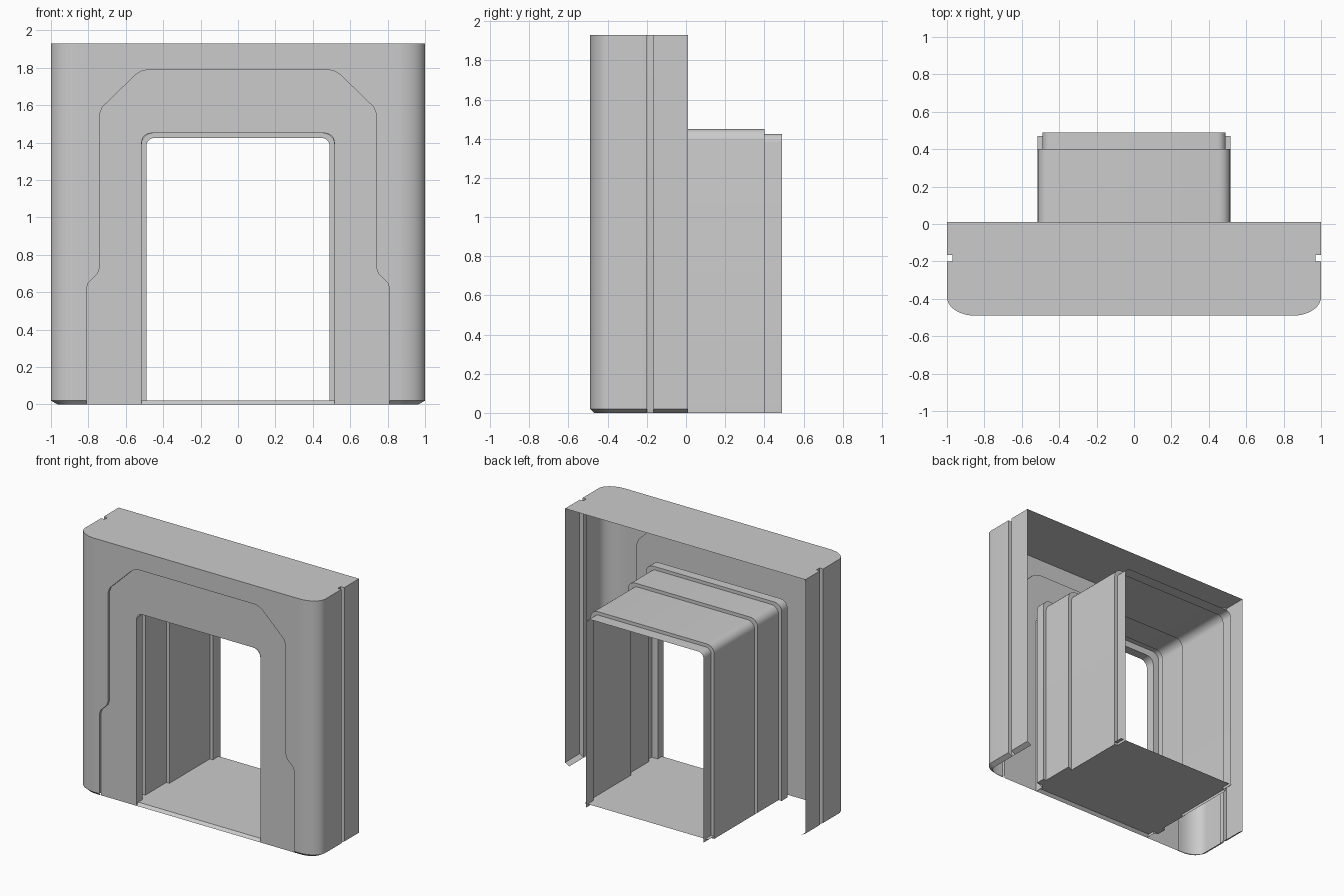
import bpy, bmesh
from math import sin, cos, pi

if "Cube" in bpy.data.objects:
    bpy.data.objects.remove(bpy.data.objects["Cube"])


def mirror(half):
    """Half outline on +x, followed by its reflection on -x."""
    return half + [(-p[0],) + tuple(p[1:]) for p in reversed(half)]


def make(name, lofts=(), polys=()):
    """Thin sheet object from lofted point rows and single polygons."""
    bm = bmesh.new()
    for rows in lofts:
        vs = [[bm.verts.new(p) for p in row] for row in rows]
        for a, b in zip(vs, vs[1:]):
            for i in range(len(a) - 1):
                bm.faces.new((a[i], a[i + 1], b[i + 1], b[i]))
    for poly in polys:
        bm.faces.new([bm.verts.new(p) for p in poly])
    bmesh.ops.remove_doubles(bm, verts=bm.verts, dist=1e-4)
    bmesh.ops.recalc_face_normals(bm, faces=bm.faces)
    me = bpy.data.meshes.new(name)
    bm.to_mesh(me)
    bm.free()
    ob = bpy.data.objects.new(name, me)
    bpy.context.collection.objects.link(ob)
    bpy.ops.object.select_all(action='DESELECT')
    ob.select_set(True)
    bpy.context.view_layer.objects.active = ob
    bpy.ops.object.shade_smooth_by_angle(angle=0.5)
    return ob


TOP, FRONT, BACK, RECESS = 1.93, -0.49, 0.01, -0.47


def side_profile(z, dx=0.0, dy=0.0):
    """Plan of one side: back edge, groove, rounded corner, front strip."""
    x = 1 - dx
    gx = min(0.97, x)
    pts = [(x, BACK), (x, -0.165), (gx, -0.165), (gx, -0.2), (x, -0.2)]
    for i in range(13):
        a = i / 12 * pi / 2
        pts.append((0.85 + (0.15 - dx) * cos(a), -0.39 - (0.1 - dy) * sin(a)))
    pts.append((0.81, FRONT + dy))
    return [(px, py, z) for px, py in pts]


# raised-border outline around the doorway
border = [(0.81, 0.02), (0.81, 0.62), (0.80, 0.65), (0.75, 0.70), (0.74, 0.73),
          (0.74, 1.55), (0.725, 1.59), (0.55, 1.76), (0.52, 1.78), (0.48, 1.79)]
outline = mirror(border)


def arch(y, w, h, z0, r=0.05):
    """Doorway-shaped section with rounded top corners."""
    half = [(w, y, z0)]
    for i in range(7):
        a = i / 6 * pi / 2
        half.append((w - r + r * cos(a), y, h - r + r * sin(a)))
    return mirror(half)


# outer shell: rounded grooved sides, bottom chamfer, flat roof, front face
right = [side_profile(TOP), side_profile(0.02), side_profile(0, 0.035, 0.02)]
# the groove stays straight through the chamfer
sides = [right, [[(-x, y, z) for x, y, z in row] for row in right]]
front = [(x, FRONT, z) for x, z in outline]
face = [(0.81, FRONT, TOP)] + front + [(-0.81, FRONT, TOP)]
upper = [(0.81, FRONT, 0.02)]
make("outer_shell", sides, [mirror(side_profile(TOP))])

# front face between the corners and the border outline
make("front_face", polys=[face])

# recessed frame with its small step
recess = [(x, RECESS, z) for x, z in outline]
make("recess_step", [[front, recess]])
ring = [(0.81, RECESS, 0)] + recess + [(-0.81, RECESS, 0)]
make("door_frame", polys=[ring + arch(RECESS, 0.515, 1.45, 0)[::-1]])

# telescoping tunnel, stepping down toward the back
stations = [(RECESS, 0.515, 0), (-0.40, 0.515, 0), (-0.40, 0.565, 0.02),
            (-0.33, 0.565, 0.02), (-0.33, 0.54, 0.02), (-0.08, 0.54, 0.02),
            (-0.08, 0.515, 0), (0.40, 0.515, 0), (0.40, 0.49, 0), (0.49, 0.49, 0)]
make("tunnel", [[arch(y, w, w + 0.935, z0, 0.06 if w > 0.5 else 0.045)
                 for y, w, z0 in stations]])

# floor with front ramp and ledges under the wider tunnel sections
floor = mirror([(0.515, -0.45, 0.02), (0.515, -0.40, 0.02), (0.565, -0.40, 0.02),
                (0.565, -0.33, 0.02), (0.54, -0.33, 0.02), (0.54, -0.08, 0.02),
                (0.515, -0.08, 0.02), (0.515, 0.47, 0.02)])
ramp = [[(s * 0.515, y, z) for s in (-1, 1)] for y, z in ((RECESS, 0), (-0.45, 0.02))]
make("tunnel_floor", [ramp], [floor])
